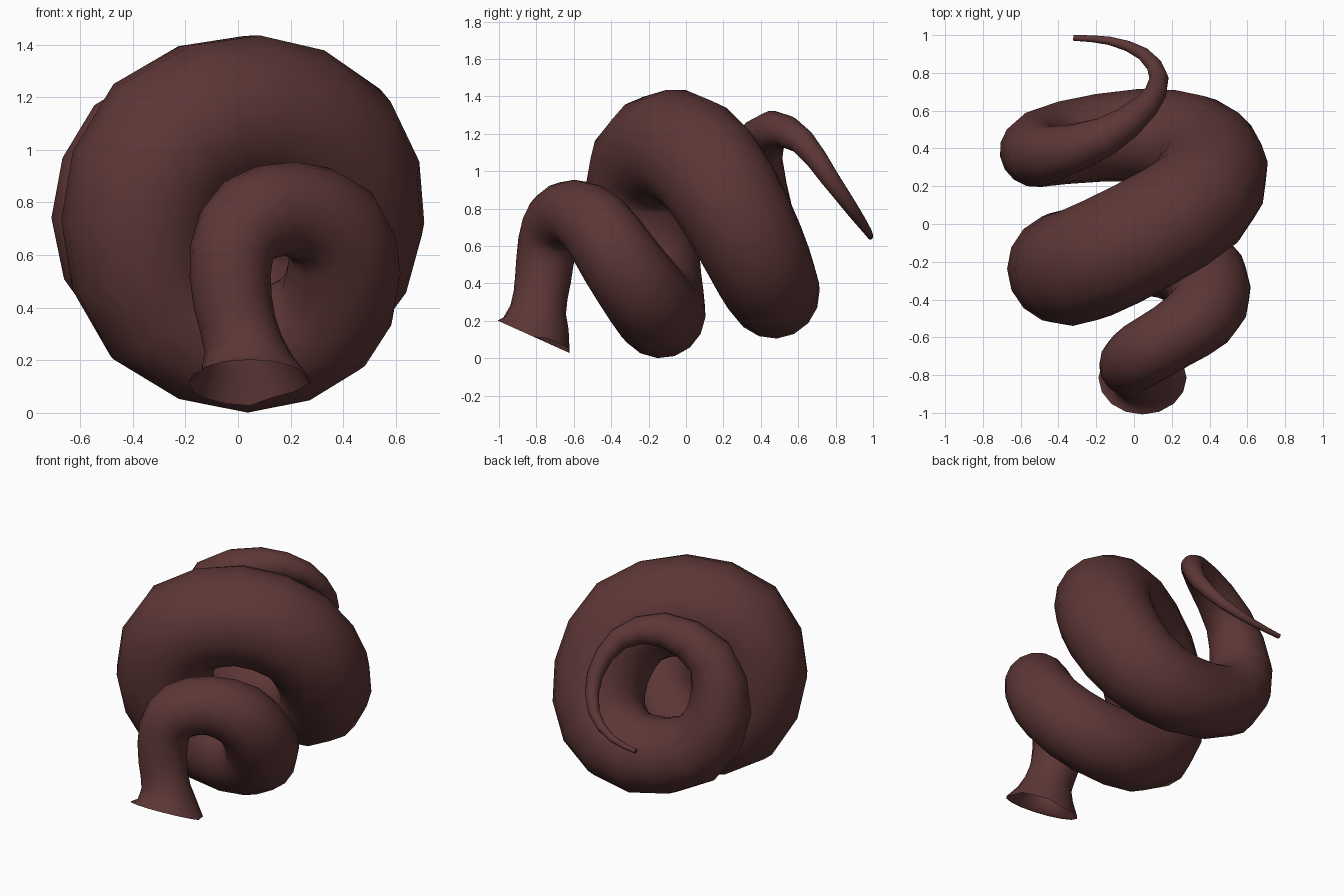
import bpy, bmesh, math
from mathutils import Vector

if "Cube" in bpy.data.objects:
    bpy.data.objects.remove(bpy.data.objects["Cube"])

# Coil centre line: x, y, z, tube radius (about 8 keys per turn)
KEYS = [
    (0.045, -0.815, 0.115, 0.212), (0.02, -0.79, 0.26, 0.15), (-0.02, -0.765, 0.42, 0.15),
    (-0.025, -0.74, 0.61, 0.16), (0.05, -0.685, 0.735, 0.177), (0.20, -0.595, 0.775, 0.18),
    (0.36, -0.48, 0.705, 0.20), (0.402, -0.358, 0.53, 0.217), (0.32, -0.222, 0.34, 0.231),
    (0.05, -0.135, 0.24, 0.24), (-0.28, -0.18, 0.385, 0.27), (-0.375, -0.235, 0.72, 0.297),
    (-0.26, -0.21, 1.025, 0.31), (0.05, -0.06, 1.13, 0.31), (0.335, 0.12, 1.01, 0.305),
    (0.42, 0.295, 0.72, 0.29), (0.31, 0.42, 0.46, 0.27), (0.02, 0.47, 0.35, 0.245),
    (-0.375, 0.43, 0.47, 0.22), (-0.52, 0.385, 0.76, 0.192), (-0.435, 0.37, 1.075, 0.147),
    (-0.15, 0.465, 1.22, 0.105), (0.06, 0.62, 1.16, 0.07), (0.133, 0.77, 0.96, 0.05),
    (0.05, 0.90, 0.78, 0.035), (-0.13, 0.97, 0.68, 0.022), (-0.32, 0.985, 0.65, 0.015),
]
SIDES, STEPS = 16, 2


def spline(keys, steps):
    """Catmull-Rom samples through 4D keys."""
    k = [Vector(p) for p in keys]
    k = [2 * k[0] - k[1]] + k + [2 * k[-1] - k[-2]]
    out = []
    for i in range(1, len(k) - 2):
        a, b, c, d = k[i - 1:i + 3]
        for s in range(steps):
            t = s / steps
            out.append(0.5 * (2 * b + (c - a) * t + (2 * a - 5 * b + 4 * c - d) * t * t
                              + (3 * b - a - 3 * c + d) * t ** 3))
    return out + [k[-2]]


path = spline(KEYS, STEPS)
pts = [p.to_3d() for p in path]
bm = bmesh.new()
rings = []
side = Vector((1, 0, 0))
for i, p in enumerate(pts):
    tan = (pts[min(i + 1, len(pts) - 1)] - pts[max(i - 1, 0)]).normalized()
    if i == 0:
        tan = Vector((0, 0.41, 0.91)).normalized()   # tilted mouth
    side = (side - tan * side.dot(tan)).normalized()  # carried along without twist
    up = tan.cross(side)
    ring = []
    for j in range(SIDES):
        a = 2 * math.pi * j / SIDES
        ring.append(bm.verts.new(p + path[i].w * (side * math.cos(a) + up * math.sin(a))))
    rings.append(ring)

# Wide, uneven lip of the mouth, raised at the back right
for v in rings[0]:
    v.co.x = KEYS[0][0] + (v.co.x - KEYS[0][0]) * 1.1
    if v.co.x > 0.08 and v.co.y > -0.76:
        v.co.z += 0.025

# Skin between rings; mouth stays open, tip is closed
for r0, r1 in zip(rings, rings[1:]):
    for j in range(SIDES):
        n = (j + 1) % SIDES
        bm.faces.new((r0[j], r0[n], r1[n], r1[j]))
bm.faces.new(rings[-1])
for f in bm.faces:
    f.smooth = len(f.verts) == 4

mesh = bpy.data.meshes.new("coiled_horn")
bm.to_mesh(mesh)
bm.free()
mat = bpy.data.materials.new("dark reddish brown")
mat.diffuse_color = (0.11, 0.037, 0.037, 1)
mat.use_nodes = True
mat.node_tree.nodes["Principled BSDF"].inputs["Base Color"].default_value = mat.diffuse_color
mesh.materials.append(mat)
horn = bpy.data.objects.new("coiled_horn", mesh)
bpy.context.collection.objects.link(horn)
